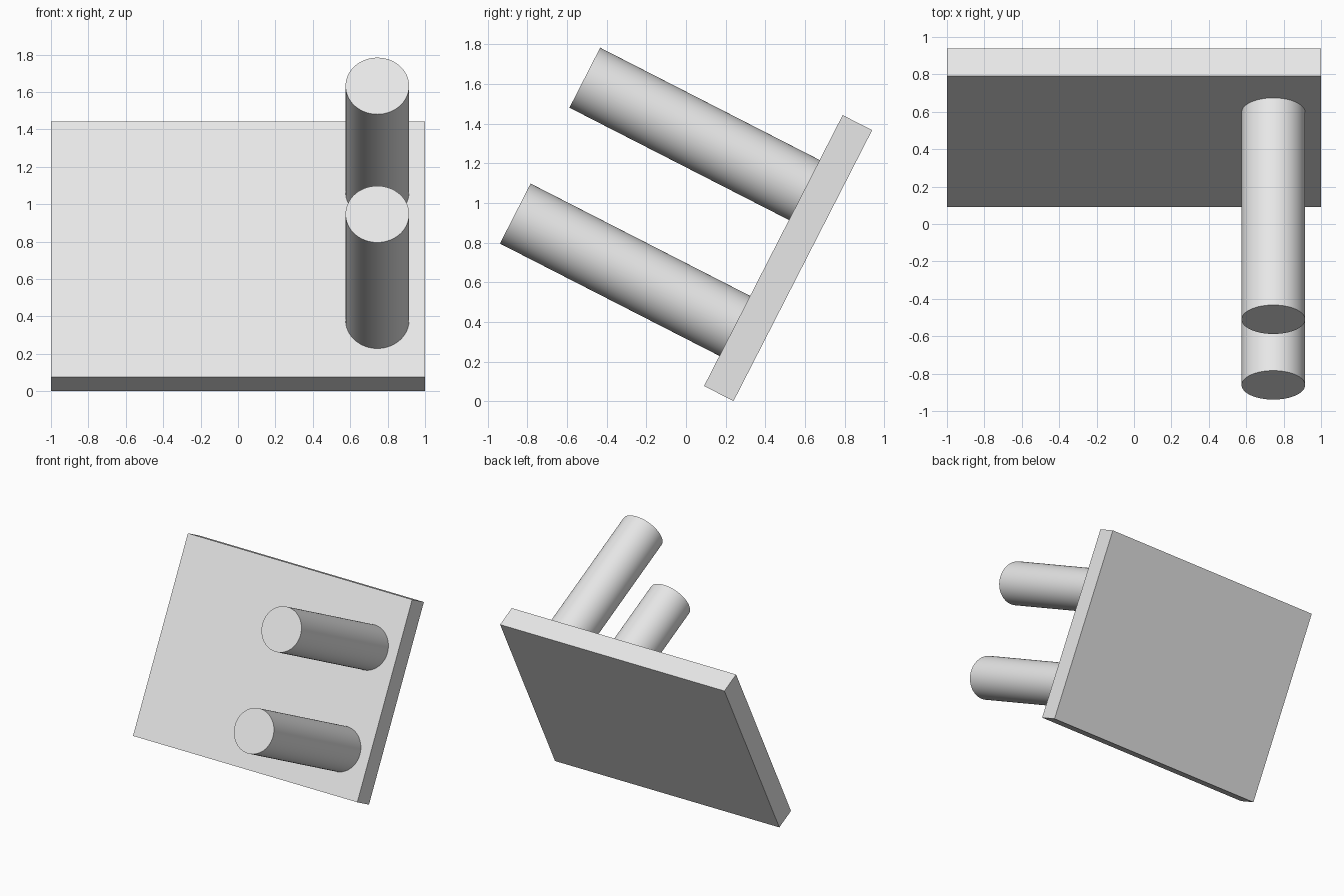
import bpy
from math import radians
from mathutils import Matrix, Vector

cube = bpy.data.objects.get("Cube")
if cube:
    bpy.data.objects.remove(cube, do_unlink=True)

# Single light grey material
grey = bpy.data.materials.new("light_grey")
grey.use_nodes = True
grey.diffuse_color = (0.8, 0.8, 0.8, 1)
grey.node_tree.nodes["Principled BSDF"].inputs["Base Color"].default_value = (0.8, 0.8, 0.8, 1)

# Plate frame: leans back, pegs point along its local -y
LEAN = radians(-27.1)
FRAME = Matrix.Translation((0, 0.515, 0.7225)) @ Matrix.Rotation(LEAN, 4, 'X')
WIDTH, THICKNESS, HEIGHT = 2.0, 0.167, 1.535
PEG_RADIUS, PEG_LENGTH, PEG_X = 0.17, 1.244, 0.745


def finish(name, location):
    """Name the active object, colour it and place it in the plate frame."""
    obj = bpy.context.object
    obj.name = name
    obj.data.materials.append(grey)
    obj.matrix_world = FRAME @ Matrix.Translation(Vector(location))
    return obj


# Backing plate
bpy.ops.mesh.primitive_cube_add(size=1)
plate = bpy.context.object
plate.data.transform(Matrix.Diagonal((WIDTH, THICKNESS, HEIGHT, 1)))
finish("plate", (0, 0, 0))

# Two round pegs standing on the plate's front face
for name, height in (("upper_peg", 0.343), ("lower_peg", -0.427)):
    bpy.ops.mesh.primitive_cylinder_add(vertices=64, radius=PEG_RADIUS, depth=PEG_LENGTH)
    bpy.context.object.data.transform(Matrix.Rotation(radians(90), 4, 'X'))
    finish(name, (PEG_X, -(THICKNESS + PEG_LENGTH) / 2, height))
    bpy.ops.object.shade_smooth_by_angle(angle=radians(30))
